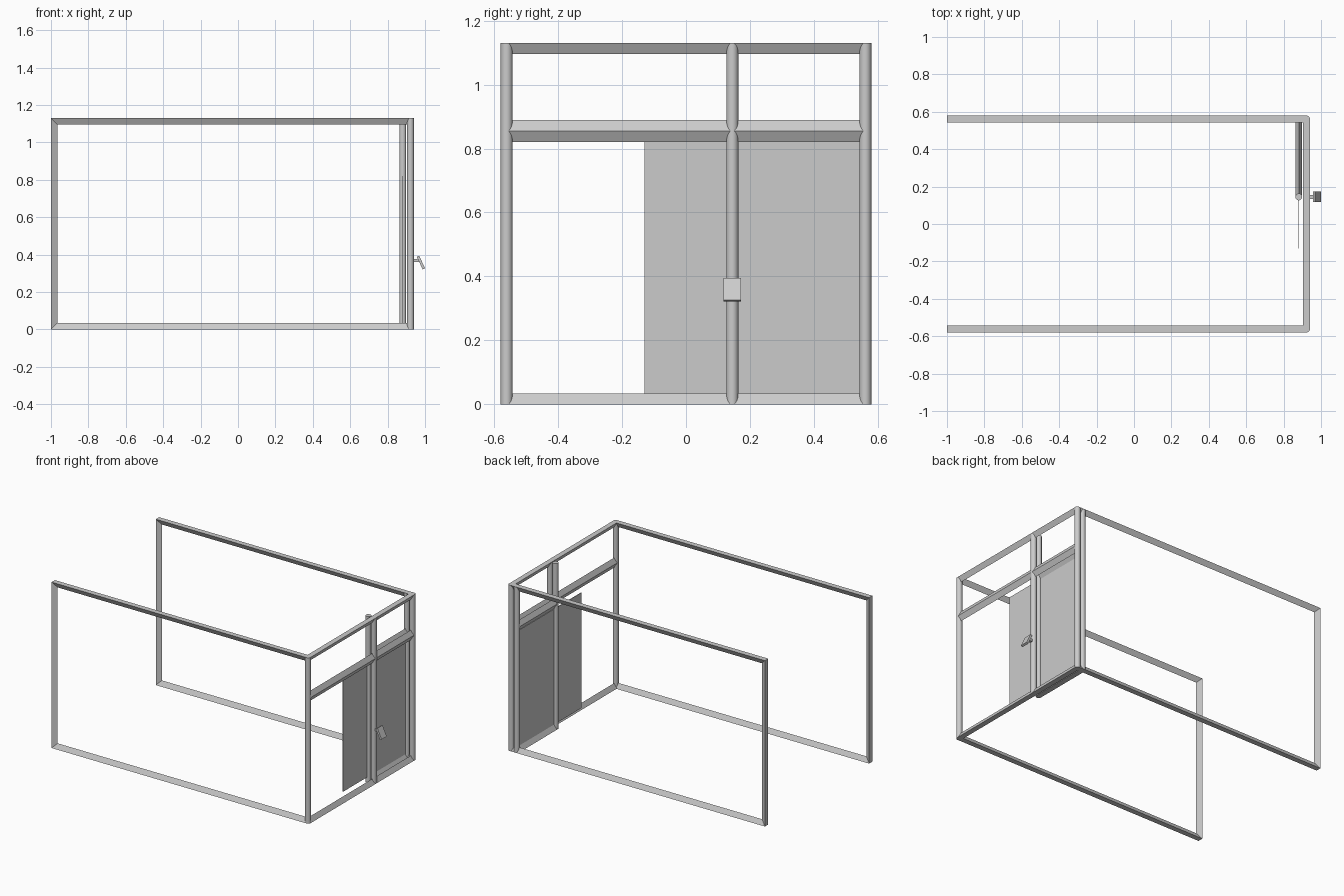
import bpy, bmesh, math
from mathutils import Vector

if "Cube" in bpy.data.objects:
    bpy.data.objects.remove(bpy.data.objects["Cube"])

gray = bpy.data.materials.new("light gray metal")
gray.diffuse_color = (0.6, 0.6, 0.6, 1)
gray.use_nodes = True
gray.node_tree.nodes["Principled BSDF"].inputs["Base Color"].default_value = gray.diffuse_color

W = 0.036            # bar width
H = 1.13             # overall height
YS = 0.561           # side plane offset
XE = 0.922           # end wall plane
XI = 0.881           # sliding door track plane
YM = 0.145           # middle post
MID = 0.855          # transom height


def add_mesh(name, verts, faces):
    me = bpy.data.meshes.new(name)
    me.from_pydata(verts, [], faces)
    bm = bmesh.new()
    bm.from_mesh(me)
    bmesh.ops.recalc_face_normals(bm, faces=bm.faces)
    bm.to_mesh(me)
    bm.free()
    ob = bpy.data.objects.new(name, me)
    bpy.context.collection.objects.link(ob)
    me.materials.append(gray)
    return ob


def bar(name, p0, p1, inward, miter0=0.0, miter1=0.0, depth=0.034):
    """Triangular bar: flat outer side from p0 to p1, ridge pointing inward."""
    p0, p1, n = Vector(p0), Vector(p1), Vector(inward)
    d = (p1 - p0).normalized()
    s = d.cross(n) * W / 2
    verts = [p0 - s, p0 + s, p0 + n * depth + d * miter0,
             p1 - s, p1 + s, p1 + n * depth - d * miter1]
    add_mesh(name, verts, [(0, 1, 2), (3, 5, 4), (0, 3, 4, 1), (1, 4, 5, 2), (2, 5, 3, 0)])


def post(name, x, y, r=0.0185):
    bpy.ops.mesh.primitive_cylinder_add(vertices=20, radius=r, depth=H, location=(x, y, H / 2))
    ob = bpy.context.object
    ob.name = name
    ob.data.materials.append(gray)
    bpy.ops.object.shade_smooth_by_angle(angle=math.radians(40))


def box(name, center, size, tilt=0.0):
    bpy.ops.mesh.primitive_cube_add(size=1, location=center, rotation=(0, tilt, 0))
    ob = bpy.context.object
    ob.name = name
    ob.scale = size
    ob.data.materials.append(gray)


# Long side frames
for tag, y in (("front", -YS), ("back", YS)):
    bar(tag + "_bottom_rail", (-1, y, 0), (XE, y, 0), (0, 0, 1), 0.034)
    bar(tag + "_top_rail", (-1, y, H), (XE, y, H), (0, 0, -1), 0.034)
    bar(tag + "_far_upright", (-1, y, 0), (-1, y, H), (1, 0, 0), 0.034, 0.034)

# End wall posts and the paired track posts
for tag, x, y in (("front_corner_post", XE, -YS), ("middle_post", XE, YM),
                  ("back_corner_post", XE, YS), ("track_middle_post", XI, YM),
                  ("track_back_post", XI, YS)):
    post(tag, x, y)

# End wall rails: sill, head and double ridged transom
for tag, y0, y1 in (("left", -YS, YM), ("right", YM, YS)):
    bar("end_sill_" + tag, (XE, y0, 0), (XE, y1, 0), (0, 0, 1))
    bar("end_head_" + tag, (XE, y0, H), (XE, y1, H), (0, 0, -1))
    bar("transom_upper_" + tag, (XE, y0, MID), (XE, y1, MID), (0, 0, 1))
    bar("transom_lower_" + tag, (XE, y0, MID), (XE, y1, MID), (0, 0, -1))

# Track rails the door slides along
bar("track_sill", (XI, YM, 0), (XI, YS, 0), (0, 0, 1))
bar("track_upper", (XI, YM, MID), (XI, YS, MID), (0, 0, 1))
bar("track_lower", (XI, YM, MID), (XI, YS, MID), (0, 0, -1))

# Half open sliding door
box("sliding_door", (XI, 0.215, 0.427), (0.004, 0.69, 0.786))

# Tilted reader plate on a short arm
box("reader_arm", (0.953, YM, 0.37), (0.036, 0.02, 0.016))
box("reader_plate", (0.978, YM, 0.358), (0.014, 0.055, 0.075), math.radians(-25))
